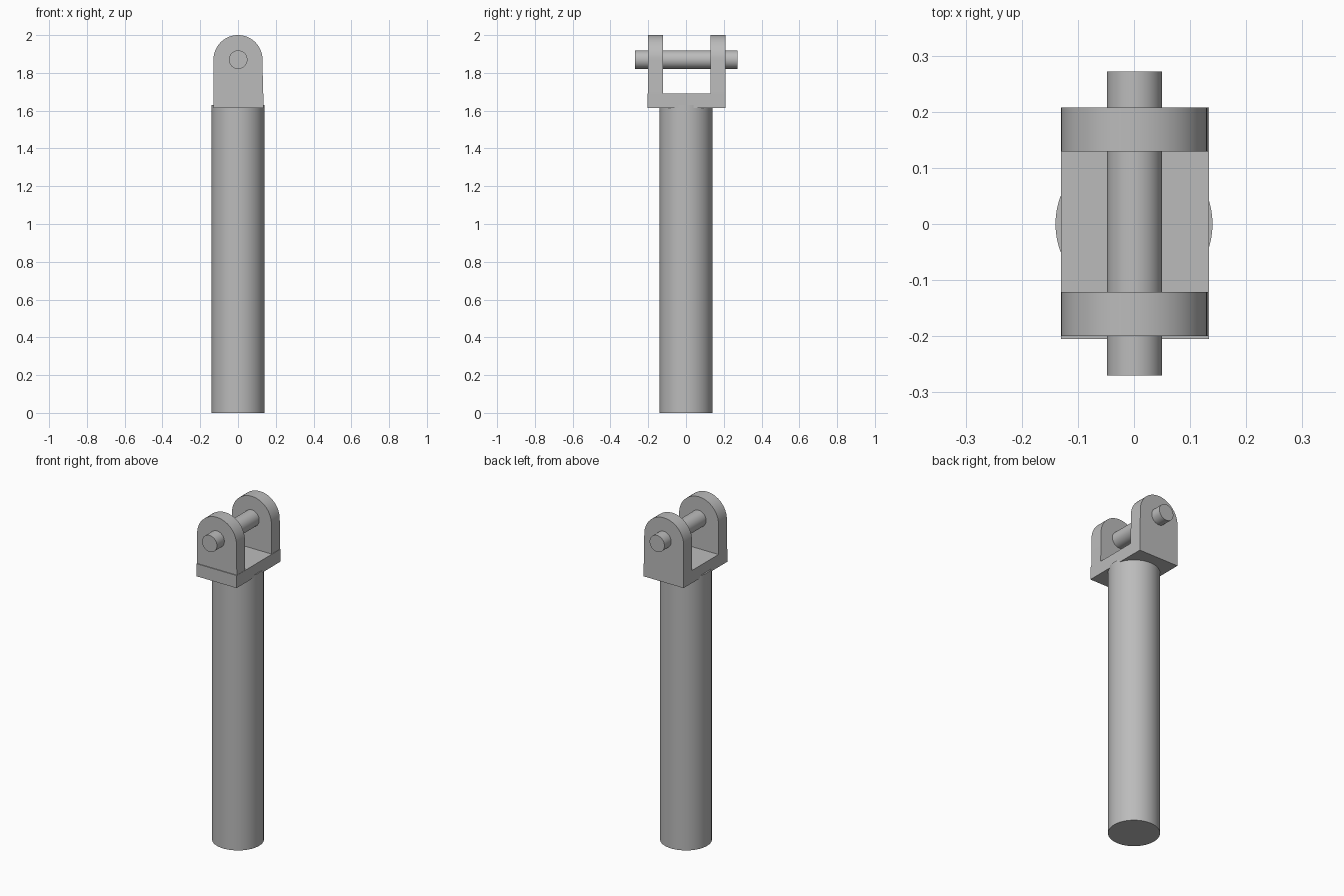
import bpy, bmesh, math
from mathutils import Matrix

cube = bpy.data.objects.get("Cube")
if cube:
    bpy.data.objects.remove(cube, do_unlink=True)

GREY = (0.5, 0.5, 0.5, 1)
steel = bpy.data.materials.new("grey steel")
steel.diffuse_color = GREY
steel.use_nodes = True
steel.node_tree.nodes["Principled BSDF"].inputs["Base Color"].default_value = GREY


def finish(name, bm):
    """Turn a bmesh into a smooth-shaded object with sharp edges kept."""
    bmesh.ops.recalc_face_normals(bm, faces=bm.faces)
    mesh = bpy.data.meshes.new(name)
    bm.to_mesh(mesh)
    bm.free()
    mesh.materials.append(steel)
    obj = bpy.data.objects.new(name, mesh)
    bpy.context.collection.objects.link(obj)
    bpy.ops.object.select_all(action='DESELECT')
    obj.select_set(True)
    bpy.context.view_layer.objects.active = obj
    bpy.ops.object.shade_smooth_by_angle(angle=math.radians(30))


def cylinder(name, radius, length, matrix):
    bm = bmesh.new()
    bmesh.ops.create_cone(bm, cap_ends=True, segments=64, radius1=radius,
                          radius2=radius, depth=length, matrix=matrix)
    finish(name, bm)


def extrude_profile(name, points, y0, y1):
    """Extrude an (x, z) outline from y0 to y1."""
    bm = bmesh.new()
    face = bm.faces.new([bm.verts.new((x, y0, z)) for x, z in points])
    moved = bmesh.ops.extrude_face_region(bm, geom=[face])["geom"]
    verts = [v for v in moved if isinstance(v, bmesh.types.BMVert)]
    bmesh.ops.translate(bm, verts=verts, vec=(0, y1 - y0, 0))
    finish(name, bm)


PIN_Z = 1.87
LUG_R = 0.13
BASE_Z, PLATE_Z = 1.615, 1.69

# Round shaft
SHAFT_H = 1.63
cylinder("shaft", 0.14, SHAFT_H, Matrix.Translation((0, 0, SHAFT_H / 2)))

# Fork base plate
extrude_profile("fork_base", [(-0.13, BASE_Z), (0.134, BASE_Z),
                              (0.134, PLATE_Z), (-0.13, PLATE_Z)], -0.205, 0.208)

# Round-topped fork lugs
STEPS = 32
arc = [(LUG_R * math.cos(math.pi * i / STEPS), PIN_Z + LUG_R * math.sin(math.pi * i / STEPS))
       for i in range(STEPS + 1)]
outline = [(-0.13, BASE_Z + 0.01), (0.133, BASE_Z + 0.01)] + arc
extrude_profile("front_lug", outline, -0.2, -0.121)
extrude_profile("back_lug", outline, 0.129, 0.208)

# Cross pin
cylinder("cross_pin", 0.049, 0.542,
         Matrix.Translation((0.001, 0.001, PIN_Z)) @ Matrix.Rotation(math.pi / 2, 4, 'X'))
